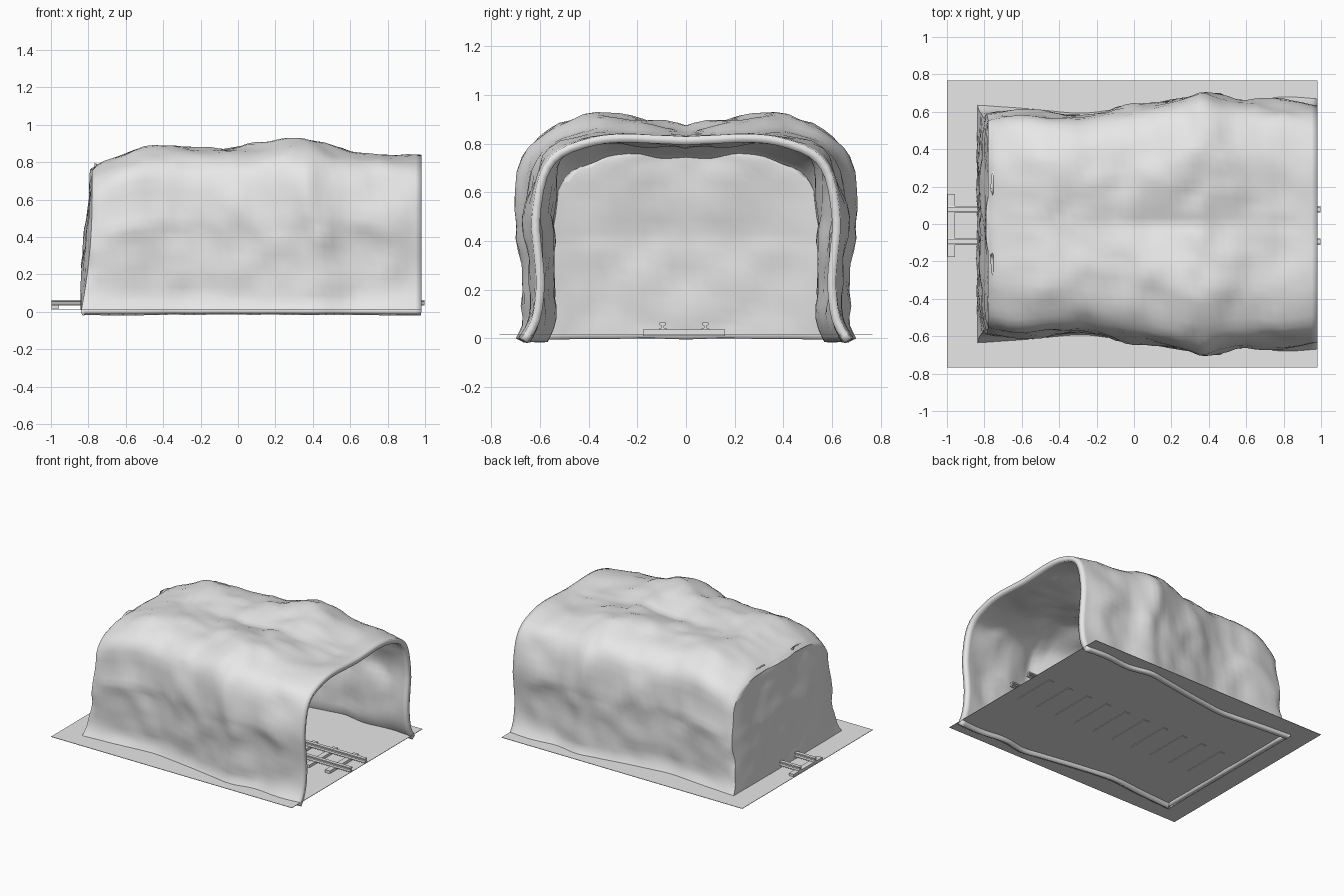
import bpy, bmesh, math
from mathutils import Vector, noise

if "Cube" in bpy.data.objects:
    bpy.data.objects.remove(bpy.data.objects["Cube"])

stone = bpy.data.materials.new("plain_grey")
stone.use_nodes = True
GREY = (0.8, 0.8, 0.8, 1)
stone.diffuse_color = GREY
stone.node_tree.nodes["Principled BSDF"].inputs["Base Color"].default_value = GREY


def finish(name, bm, smooth=None):
    mesh = bpy.data.meshes.new(name)
    bm.to_mesh(mesh)
    bm.free()
    obj = bpy.data.objects.new(name, mesh)
    bpy.context.collection.objects.link(obj)
    mesh.materials.append(stone)
    if smooth:
        bpy.ops.object.select_all(action='DESELECT')
        obj.select_set(True)
        bpy.context.view_layer.objects.active = obj
        bpy.ops.object.shade_smooth_by_angle(angle=math.radians(smooth))
    return obj


def spline(pts, n):
    """Catmull-Rom curve through tuples of any length, n steps per span."""
    out = []
    for i in range(len(pts) - 1):
        quad = [pts[max(0, min(len(pts) - 1, i + k))] for k in (-1, 0, 1, 2)]
        for s in range(n):
            t = s / n
            out.append(tuple(
                b + t / 2 * (c - a + t * (2*a - 5*b + 4*c - d + t * (3*(b - c) + d - a)))
                for a, b, c, d in zip(*quad)))
    return out + [tuple(pts[-1])]


def add_grid(bm, rows):
    verts = [[bm.verts.new(p) for p in row] for row in rows]
    for r0, r1 in zip(verts, verts[1:]):
        for a, b, c, d in zip(r0, r0[1:], r1[1:], r1):
            bm.faces.new((a, b, c, d))


def box(bm, centre, size):
    res = bmesh.ops.create_cube(bm, size=1)
    for v in res["verts"]:
        v.co = Vector(centre) + Vector([a * b for a, b in zip(v.co, size)])


# Cave shell stations: x, base half width, middle half width, ridge height, centre height
STATIONS = [
    (-.78, .645, .59, .76, .77), (-.72, .64, .6, .8, .8), (-.5, .62, .6, .88, .86),
    (-.3, .6, .585, .885, .86), (-.1, .62, .62, .88, .85), (.1, .65, .65, .89, .85),
    (.28, .68, .68, .93, .85), (.42, .7, .7, .91, .85), (.6, .67, .66, .865, .84),
    (.8, .69, .66, .84, .83), (.98, .68, .635, .84, .83)]
# Half section: base-to-middle mix, width factor, height factor
SECTION = [(0, 1, 0), (.3, .95, .1), (1, .97, .27), (1, .99, .45), (1, 1, .58),
           (1, .95, .8), (1, .83, .92), (1, .6, .985), (1, .4, 1)]


def rough(x, y, z, amount):
    p = Vector((x, abs(y), z))
    return amount * (noise.noise(p * 4.5) + .5 * noise.noise(p * 10))


def half_section(station):
    x, base, mid, ridge, centre = station
    pts = [((base + (mid - base) * m) * w, h * ridge) for m, w, h in SECTION]
    pts += [(.2 * mid, ridge + (centre - ridge) * .4), (0, centre)]
    back = max(0, 1 - (x + .78) / .2)
    open_fade = min(1, (.98 - x) / .15)
    result = []
    for y, z in spline(pts, 3):
        lean = .06 * back * max(0, 1 - z / .6) ** 2
        fade = open_fade * min(1, z / .15)
        push = rough(x, y, z, .03 * fade)
        out = Vector((y, z - .35)).normalized() * push
        edge = min(1, y / .1)
        result.append((x - lean, y + out.x * edge, z + out.y * (1 - back)))
    result[-1] = (x, 0, result[-1][2])
    return result


bm = bmesh.new()
halves = [half_section(s) for s in spline(STATIONS, 4)]
add_grid(bm, [h + [(x, -y, z) for x, y, z in h[-2::-1]] for h in halves])

# Closed back wall, bulging outward between its corners
wall = []
COLS = 20
for x, y, z in halves[0]:
    row = []
    for c in range(COLS + 1):
        f = 1 - 2 * c / COLS
        body = (1 - f ** 4) * min(1, y / .2)
        bulge = -.03 * math.sin(math.pi * min(1, z / .77)) * body
        row.append((x + bulge + rough(x, y * f, z, .03) * body * min(1, z / .1), y * f, z))
    wall.append(row)
add_grid(bm, wall)
bmesh.ops.remove_doubles(bm, verts=bm.verts, dist=.0002)
bmesh.ops.recalc_face_normals(bm, faces=bm.faces)
bm.faces.ensure_lookup_table()
top_face = max(bm.faces, key=lambda f: f.calc_center_median().z)
if top_face.normal.z < 0:
    bmesh.ops.reverse_faces(bm, faces=bm.faces)
shell = finish("cave_shell", bm, 45)
thick = shell.modifiers.new("thickness", 'SOLIDIFY')
thick.thickness = .035
thick.offset = -1

# Ground sheet
bm = bmesh.new()
box(bm, (-.01, 0, .0145), (1.98, 1.535, .003))
finish("ground", bm)

# Sleepers
bm = bmesh.new()
for i in range(12):
    low = .018 if i < 2 else .009
    box(bm, (-.978 + i * .167, -.008, (low + .036) / 2), (.04, .336, .036 - low))
finish("sleepers", bm)

# Pair of rails with foot, web and head
PROFILE = [(.017, .034), (.017, .039), (.005, .043), (.005, .052), (.013, .055), (.013, .064)]
outline = PROFILE + [(-y, z) for y, z in reversed(PROFILE)]
for name, side in (("left_rail", .079), ("right_rail", -.095)):
    bm = bmesh.new()
    face = bm.faces.new([bm.verts.new((-.998, side + y, z)) for y, z in outline])
    ext = bmesh.ops.extrude_face_region(bm, geom=[face])
    moved = [g for g in ext["geom"] if isinstance(g, bmesh.types.BMVert)]
    bmesh.ops.translate(bm, verts=moved, vec=(1.996, 0, 0))
    bmesh.ops.recalc_face_normals(bm, faces=bm.faces)
    finish(name, bm)
